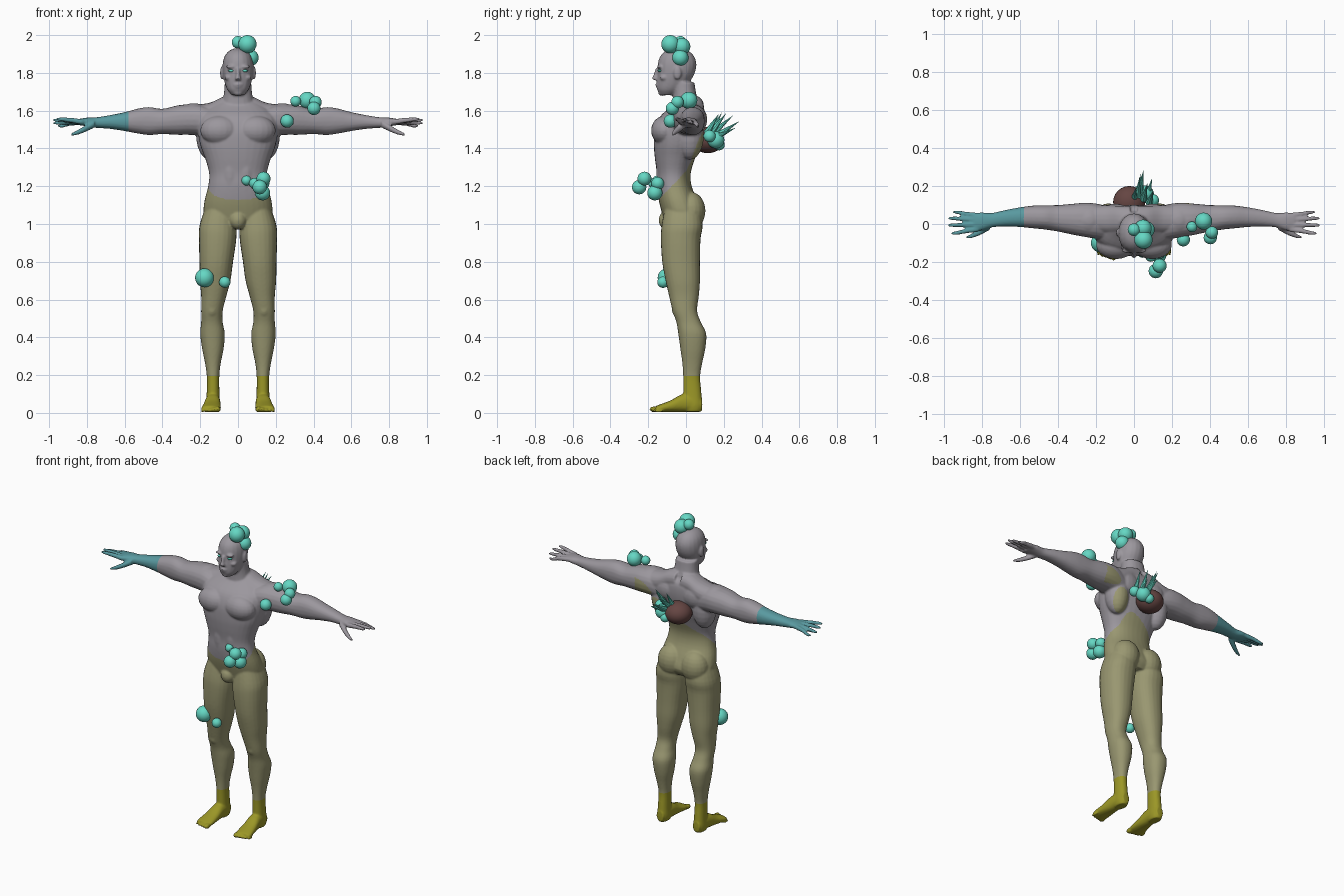
import bpy, bmesh, math
from mathutils import Vector, Matrix


def material(name, rgb):
    m = bpy.data.materials.new(name)
    m.diffuse_color = (*rgb, 1)
    return m


GREY = material("grey skin", (0.33, 0.31, 0.34))
KHAKI = material("khaki skin", (0.32, 0.31, 0.165))
YELLOW = material("yellow feet", (0.33, 0.31, 0.02))
BLUE = material("blue forearm", (0.10, 0.32, 0.35))
TEAL = material("teal growth", (0.13, 0.68, 0.55))
BROWN = material("brown shell", (0.13, 0.06, 0.055))


def curve(p0, p1, p2, p3, t):
    # smooth interpolation between p1 and p2
    return [0.5 * (2 * b + (c - a) * t + (2 * a - 5 * b + 4 * c - d) * t * t
                   + (3 * b - a - 3 * c + d) * t ** 3)
            for a, b, c, d in zip(p0, p1, p2, p3)]


def loft(bm, axis, sections, side=1, steps=4, n=20, power=2.25):
    """Closed tube through sections (x, y, z, half width, half depth)."""
    last = len(sections) - 1
    path = []
    for i in range(last):
        q = [sections[min(max(i + k, 0), last)] for k in (-1, 0, 1, 2)]
        path += [curve(*q, j / steps) for j in range(steps)]
    path.append(sections[-1])
    u, v = {"x": (1, 2), "y": (0, 2), "z": (0, 1)}[axis]
    rings = []
    for sec in path:
        ring = []
        for k in range(n):
            a = 2 * math.pi * k / n
            c, s = math.cos(a), math.sin(a)
            p = list(sec[:3])
            p[u] += sec[3] * math.copysign(abs(c) ** (2 / power), c)
            p[v] += sec[4] * math.copysign(abs(s) ** (2 / power), s)
            ring.append(bm.verts.new((p[0] * side, p[1], p[2])))
        rings.append(ring)
    for r0, r1 in zip(rings, rings[1:]):
        for k in range(n):
            bm.faces.new((r0[k], r0[(k + 1) % n], r1[(k + 1) % n], r1[k]))
    bm.faces.new(rings[0])
    bm.faces.new(rings[-1])


def blob(bm, c, r, seg=20):
    m = Matrix.Translation(c) @ Matrix.Diagonal((*r, 1))
    bmesh.ops.create_uvsphere(bm, u_segments=seg, v_segments=seg // 2 + 2, radius=1, matrix=m)


def finish(name, bm, *mats):
    bmesh.ops.recalc_face_normals(bm, faces=bm.faces[:])
    me = bpy.data.meshes.new(name)
    bm.to_mesh(me)
    bm.free()
    for m in mats:
        me.materials.append(m)
    me.shade_smooth()
    ob = bpy.data.objects.new(name, me)
    bpy.context.scene.collection.objects.link(ob)
    return ob


body = bmesh.new()

# torso
loft(body, "z", [(0, -.025, 1.0, .14, .085), (0, -.02, 1.05, .18, .105),
                 (0, -.04, 1.12, .178, .103), (0, -.062, 1.2, .158, .092),
                 (0, -.065, 1.27, .153, .09), (0, -.058, 1.35, .175, .107),
                 (0, -.048, 1.42, .2, .122), (0, -.035, 1.5, .213, .13),
                 (0, -.018, 1.57, .205, .118), (0, .005, 1.62, .15, .085),
                 (0, .005, 1.655, .09, .05)], n=32)
# neck
loft(body, "z", [(0, .005, 1.56, .11, .08), (0, .0, 1.64, .086, .07),
                 (0, -.008, 1.69, .075, .062), (0, -.015, 1.75, .07, .06)])
# head
loft(body, "z", [(0, -.098, 1.682, .032, .036), (0, -.085, 1.71, .056, .067),
                 (0, -.068, 1.75, .071, .086), (0, -.052, 1.8, .081, .099),
                 (0, -.047, 1.85, .081, .102), (0, -.047, 1.89, .07, .088),
                 (0, -.047, 1.918, .045, .058), (0, -.047, 1.931, .014, .018)], power=2.1)
# nose, lips, chin
loft(body, "z", [(0, -.156, 1.762, .017, .01), (0, -.160, 1.77, .016, .02),
                 (0, -.155, 1.79, .011, .017), (0, -.148, 1.825, .01, .012)])
blob(body, (0, -.147, 1.738), (.025, .017, .006))
blob(body, (0, -.144, 1.725), (.022, .016, .006))
blob(body, (0, -.125, 1.695), (.028, .022, .017))
# groin
blob(body, (0, -.1, 1.02), (.045, .045, .05))

for s in (-1, 1):
    # face details: brow, cheekbone, ear
    blob(body, (s * .036, -.139, 1.832), (.028, .015, .009))
    blob(body, (s * .05, -.117, 1.775), (.022, .022, .016))
    blob(body, (s * .084, -.045, 1.80), (.011, .021, .036))
    # trapezius
    loft(body, "x", [(.02, .025, 1.625, .07, .06), (.08, .025, 1.615, .07, .058),
                     (.15, .025, 1.58, .075, .062), (.24, .025, 1.565, .07, .065)], s)
    # chest, back and hip muscles
    blob(body, (s * .095, -.112, 1.495), (.105, .073, .078))
    blob(body, (s * .15, .02, 1.47), (.072, .075, .13))
    blob(body, (s * .10, .05, 1.55), (.09, .057, .08))
    blob(body, (s * .04, -.12, 1.28), (.045, .038, .14))
    blob(body, (s * .085, .025, 1.07), (.088, .078, .1))
    blob(body, (s * .235, .02, 1.56), (.09, .088, .08))
    # arm
    loft(body, "x", [(.12, .0, 1.53, .09, .075), (.2, .015, 1.55, .093, .083),
                     (.26, .022, 1.553, .09, .081), (.32, .025, 1.55, .082, .078),
                     (.4, .03, 1.543, .07, .067), (.47, .035, 1.545, .064, .074),
                     (.53, .037, 1.545, .06, .066), (.6, .036, 1.542, .052, .05),
                     (.68, .03, 1.54, .043, .036), (.75, .02, 1.537, .038, .028),
                     (.8, .014, 1.54, .047, .023), (.845, .01, 1.54, .047, .016)], s)
    # fingers and thumb
    for y0, x1, y1, z1 in ((.045, .955, .062, 1.52), (.021, .98, .03, 1.535),
                           (-.004, .982, -.006, 1.55), (-.028, .965, -.048, 1.555)):
        loft(body, "x", [(.82, y0, 1.54, .014, .015),
                         (.89, (y0 + y1) / 2, (1.545 + z1) / 2, .012, .013),
                         (x1 - .025, y1, z1, .010, .010), (x1, y1, z1, .005, .005)], s, 3, 10)
    loft(body, "x", [(.76, -.01, 1.53, .022, .02), (.81, -.04, 1.503, .018, .017),
                     (.85, -.06, 1.485, .013, .013), (.885, -.072, 1.473, .006, .006)], s, 3, 10)
    # leg
    loft(body, "z", [(.09, -.02, 1.12, .07, .085), (.105, -.02, 1.0, .097, .108),
                     (.108, -.028, .92, .099, .105), (.115, -.026, .8, .089, .1),
                     (.121, -.017, .7, .081, .091), (.128, -.011, .62, .067, .079),
                     (.138, -.006, .54, .057, .065), (.138, .014, .48, .057, .065),
                     (.135, .033, .42, .065, .074), (.133, .036, .34, .057, .066),
                     (.133, .033, .26, .041, .052), (.132, .03, .19, .033, .045),
                     (.132, .034, .1, .034, .048), (.132, .037, .04, .037, .05),
                     (.132, .037, .006, .03, .042)], s, n=24)
    # kneecap
    blob(body, (s * .138, -.045, .55), (.034, .03, .045))
    # foot
    loft(body, "y", [(.132, .085, .045, .024, .034), (.132, .04, .052, .036, .046),
                     (.134, -.02, .052, .041, .047), (.138, -.08, .036, .047, .031),
                     (.142, -.135, .025, .052, .021), (.143, -.16, .021, .047, .016)], s)
    # toes
    for k in range(5):
        w = .016 - .0022 * k
        blob(body, (s * (.107 + .0205 * k), -.168 + .006 * k, .003 + w), (w, .026, w), 12)

# fuse the parts into one smooth skin
skin = finish("body", body)
rm = skin.modifiers.new("fuse", "REMESH")
rm.mode = "VOXEL"
rm.voxel_size = .006
sm = skin.modifiers.new("soften", "SMOOTH")
sm.factor = .5
sm.iterations = 4
bpy.context.view_layer.update()
deps = bpy.context.evaluated_depsgraph_get()
fused = bpy.data.meshes.new_from_object(skin.evaluated_get(deps))
skin.modifiers.clear()
skin.data = fused
fused.materials.clear()
for m in (GREY, KHAKI, YELLOW, BLUE):
    fused.materials.append(m)


# skin colour by region
def region(c):
    if c.z < .195:
        return 2
    if c.x < -.58:
        return 3
    back = max(c.y, 0)
    return 1 if c.z < 1.28 + 1.05 * c.y + back * (.4 + 5 * c.x) and abs(c.x) < .3 else 0


for p in fused.polygons:
    p.material_index = region(p.center)
fused.shade_smooth()

# eyes
eyes = bmesh.new()
for s in (-1, 1):
    blob(eyes, (s * .036, -.138, 1.811), (.016, .012, .007), 12)
finish("eyes", eyes, TEAL)

# clusters of round growths: x, y, z, radius
GROWTHS = {
    "head_growths": [(.05, -.083, 1.952, .048), (0, -.03, 1.962, .033),
                     (.048, -.022, 1.94, .045), (.066, -.03, 1.88, .043)],
    "arm_growths": [(.305, -.015, 1.65, .028), (.367, .015, 1.655, .045),
                    (.41, -.045, 1.645, .033), (.402, -.072, 1.612, .035),
                    (.26, -.083, 1.545, .035)],
    "waist_growths": [(.135, -.22, 1.24, .037), (.115, -.248, 1.195, .038),
                      (.13, -.165, 1.165, .04), (.132, -.15, 1.215, .034),
                      (.045, -.152, 1.23, .026), (.088, -.17, 1.215, .029)],
    "thigh_growths": [(-.177, -.1, .715, .05), (-.07, -.122, .692, .03)],
    "back_growths": [(.06, .158, 1.445, .045), (.1, .125, 1.465, .032),
                     (.03, .175, 1.42, .03)],
}
for name, balls in GROWTHS.items():
    bm = bmesh.new()
    for x, y, z, r in balls:
        blob(bm, (x, y, z), (r, r, r), 24)
    finish(name, bm, TEAL)

# shell on the back
shell = bmesh.new()
blob(shell, (-.025, .115, 1.445), (.085, .085, .07), 24)
finish("back_shell", shell, BROWN)

# spikes growing out of the shell
spikes = bmesh.new()
for base, tip in (((.03, .15, 1.46), (.05, .285, 1.545)), ((.02, .14, 1.48), (.03, .25, 1.575)),
                  ((.05, .13, 1.48), (.07, .215, 1.59)), ((.08, .11, 1.48), (.1, .175, 1.585)),
                  ((.0, .13, 1.48), (.01, .19, 1.59)), ((.07, .14, 1.45), (.095, .24, 1.5)),
                  ((.04, .14, 1.45), (.035, .265, 1.51))):
    b, t = Vector(base), Vector(tip)
    d = t - b
    m = Matrix.Translation((b + t) / 2) @ d.to_track_quat("Z", "Y").to_matrix().to_4x4()
    bmesh.ops.create_cone(spikes, cap_ends=True, segments=8, radius1=.02, radius2=0,
                          depth=d.length, matrix=m)
ob = finish("back_spikes", spikes, TEAL)
ob.data.polygons.foreach_set("use_smooth", [False] * len(ob.data.polygons))
